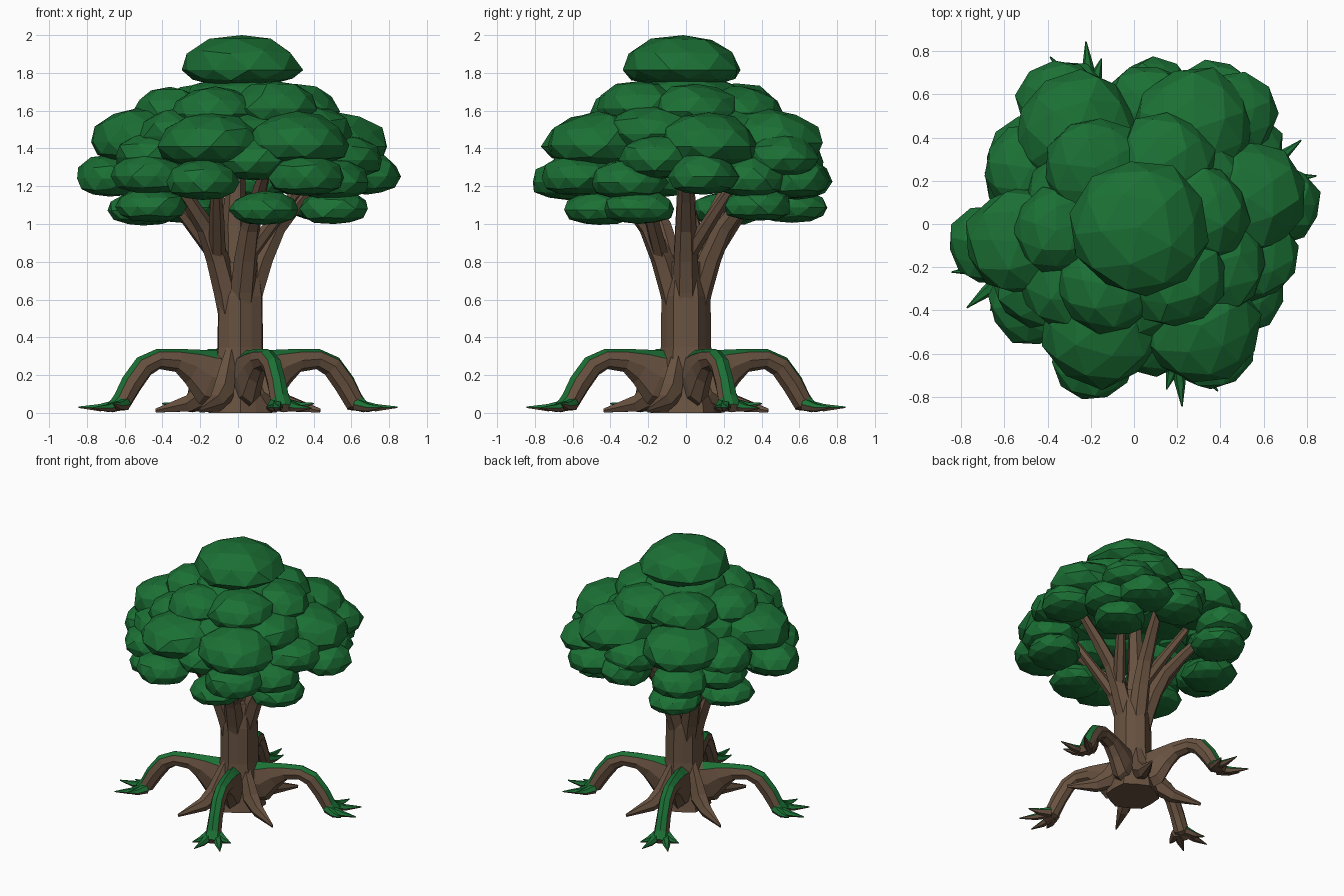
import bpy
import bmesh
import random
from math import cos, sin, pi, radians
from mathutils import Vector, Matrix

random.seed(4)
cube = bpy.data.objects.get("Cube")
if cube:
    bpy.data.objects.remove(cube, do_unlink=True)


def make_material(name, color):
    mat = bpy.data.materials.new(name)
    mat.use_nodes = True
    mat.diffuse_color = color
    mat.node_tree.nodes["Principled BSDF"].inputs["Base Color"].default_value = color
    return mat


BARK = make_material("bark_brown", (.14, .085, .052, 1))
LEAF = make_material("leaf_green", (.011, .162, .035, 1))


def finish(name, bm, mats, moss=None):
    """Turn a bmesh into a flat-shaded object; moss(face) picks the second material."""
    bmesh.ops.recalc_face_normals(bm, faces=bm.faces)
    if moss:
        for f in bm.faces:
            f.material_index = int(moss(f))
    mesh = bpy.data.meshes.new(name)
    bm.to_mesh(mesh)
    bm.free()
    for m in mats:
        mesh.materials.append(m)
    obj = bpy.data.objects.new(name, mesh)
    bpy.context.collection.objects.link(obj)


def tube(bm, path, sides=6):
    """Tapered limb through (point, half width, half height) stations."""
    pts = [Vector(p) for p, w, h in path]
    rings = []
    for i, (p, w, h) in enumerate(path):
        tangent = (pts[min(i + 1, len(pts) - 1)] - pts[max(i - 1, 0)]).normalized()
        side = tangent.cross(Vector((0, 0, 1)))
        side = side.normalized() if side.length > .05 else Vector((1, 0, 0))
        up = side.cross(tangent)
        ring = []
        for k in range(sides):
            a = 2 * pi * k / sides
            ring.append(bm.verts.new(pts[i] + side * w * cos(a) + up * h * sin(a)))
        rings.append(ring)
    bridge(bm, rings)


def bridge(bm, rings):
    """Skin a stack of rings and cap both ends."""
    for a, b in zip(rings, rings[1:]):
        for k in range(len(a)):
            n = (k + 1) % len(a)
            bm.faces.new((a[k], a[n], b[n], b[k]))
    bm.faces.new(rings[0])
    bm.faces.new(rings[-1])


def radial(angle, stations):
    """Place (distance, height, half width, half height) stations along a heading."""
    c, s = cos(radians(angle)), sin(radians(angle))
    return [((r * c, r * s, z), w, h) for r, z, w, h in stations]


# Trunk: ridged column flaring at the foot
bm = bmesh.new()
rings = []
SIDES = 12
for z, r in ((0, .18), (.1, .16), (.2, .145), (.35, .128), (.62, .125), (.8, .1)):
    ring = []
    for k in range(SIDES):
        a = 2 * pi * k / SIDES
        rr = r * (1.04 if k % 2 else .94)
        ring.append(bm.verts.new((.012 + rr * cos(a), rr * sin(a), z)))
    rings.append(ring)
bridge(bm, rings)
finish("trunk", bm, [BARK])


def mossy(face):
    """Moss grows on upward faces, away from the trunk."""
    return face.normal.z > .42 and face.calc_center_median().xy.length > .15


# Four arching roots with clawed feet and mossy tops
ARCH = ((.05, .17, .08, .16), (.17, .19, .07, .15), (.25, .245, .06, .1),
        (.34, .278, .055, .062), (.45, .285, .05, .054), (.53, .247, .05, .06),
        (.6, .155, .05, .06), (.655, .06, .055, .055), (.72, .025, .06, .025))
CLAWS = ((.86, .1, .025), (.87, -.08, .03), (.76, .15, .05), (.77, -.12, .03))
for i in range(4):
    angle = 20 + 90 * i
    bm = bmesh.new()
    tube(bm, radial(angle, ARCH), 8)
    turn = Matrix.Rotation(radians(angle), 3, "Z")
    for x, y, z in CLAWS:
        tip = Vector((x, y, z))
        start = Vector((.65, y * .25, .045))
        knee = start.lerp(tip, .5) - Vector((0, 0, .01))
        tube(bm, [(turn @ start, .035, .035), (turn @ knee, .026, .022),
                  (turn @ tip, .003, .004)])
    finish(f"arched_root_{i + 1}", bm, [BARK, LEAF], mossy)

# Four short buttress roots between them
BUTTRESS = ((.08, .35, .03, .03), (.13, .22, .05, .06), (.18, .11, .06, .075),
            (.28, .05, .045, .05), (.48, .012, .005, .012))
for i in range(4):
    bm = bmesh.new()
    tube(bm, radial(-25 + 90 * i, BUTTRESS))
    finish(f"buttress_root_{i + 1}", bm, [BARK])

# Branches fanning out of the trunk, each with a side fork
LIMB = ((.05, .5, .06, .06), (.08, .65, .068, .065), (.135, .82, .064, .06),
        (.21, .98, .055, .05), (.33, 1.13, .045, .04), (.48, 1.3, .03, .03))
for i in range(5):
    angle = 72 * i
    bm = bmesh.new()
    path = radial(angle, LIMB)
    tube(bm, path)
    end = Vector(radial(angle + 38, [(.42, 1.22, 0, 0)])[0][0])
    base = Vector(path[2][0])
    tube(bm, [(base, .045, .045), (base.lerp(end, .5), .04, .035), (end, .025, .025)])
    finish(f"branch_{i + 1}", bm, [BARK])
bm = bmesh.new()
tube(bm, [((0, 0, .6), .09, .09), ((-.02, 0, 1), .065, .065), ((0, 0, 1.6), .03, .03)])
finish("centre_branch", bm, [BARK])


def leaf_clump(name, centre, r, top, bottom):
    """Faceted, domed leaf mass with a flatter underside."""
    bm = bmesh.new()
    bmesh.ops.create_icosphere(bm, subdivisions=2, radius=1)
    spin = Matrix.Rotation(random.uniform(0, pi), 3, "Z")
    for v in bm.verts:
        co = spin @ v.co
        if abs(co.z) < .95:
            co *= random.uniform(.95, 1.07)
        co.z = top * co.z if co.z > 0 else -bottom * abs(co.z) ** .75
        v.co = centre + Vector((co.x * r, co.y * r, co.z))
    finish(name, bm, [LEAF])


# Canopy tiers: name, widest height, rise, drop, clumps as (x, y, radius)
TIERS = (
    ("crown_clump", 1.815, .185, .085, ((.02, -.015, .315),)),
    ("neck_clump", 1.67, .12, .1, ((.02, 0, .3),)),
    ("upper_clump", 1.6, .145, .09, ((-.18, .26, .24), (.3, .05, .23), (-.36, -.03, .2),
                                     (-.12, -.28, .23), (.2, -.25, .23), (.14, .28, .23))),
    ("inner_clump", 1.47, .15, .1, ((-.24, .1, .28), (.22, .18, .28), (.06, -.24, .28),
                                    (-.3, -.24, .25), (.36, -.18, .25))),
    ("main_clump", 1.43, .18, .11, ((.28, .44, .28), (-.26, .43, .28), (-.53, -.08, .25),
                                    (-.15, -.47, .28), (.31, -.47, .27), (.53, .12, .26))),
    ("side_clump", 1.34, .13, .1, ((.56, -.15, .2), (-.44, -.26, .22), (.46, .5, .2),
                                   (-.48, .26, .21), (.06, .54, .2), (.08, -.5, .2))),
    ("middle_clump", 1.235, .125, .095, ((.38, .57, .19), (-.34, .56, .2), (-.48, .3, .2),
                                         (-.68, -.1, .18), (-.47, -.36, .2), (-.19, -.63, .19),
                                         (.36, -.57, .2), (.68, .09, .18), (.5, -.3, .2),
                                         (.09, .59, .18), (.5, .34, .19))),
    ("low_clump", 1.08, .1, .08, ((.51, -.25, .19), (.14, -.46, .18), (-.46, -.33, .19),
                                  (-.5, .21, .19), (-.3, .56, .19), (.45, .38, .18))),
)
for name, z, top, bottom, clumps in TIERS:
    for i, (x, y, r) in enumerate(clumps):
        lift = random.uniform(-.02, .02) if i else 0
        leaf_clump(f"{name}_{i + 1}", Vector((x, y, z + lift)), r, top, bottom)
